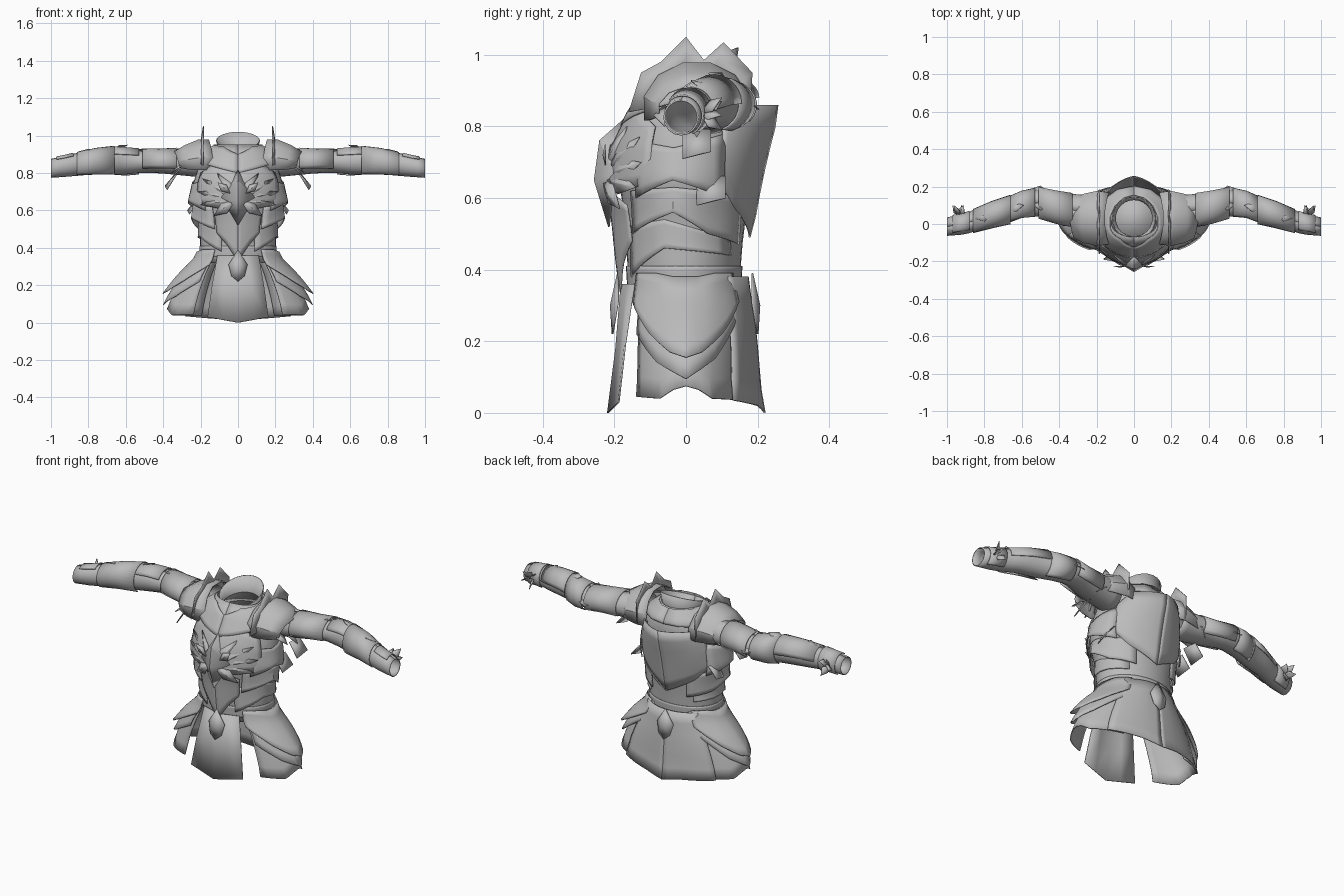
import bpy, math
from mathutils import Vector

if "Cube" in bpy.data.objects:
    bpy.data.objects.remove(bpy.data.objects["Cube"])

steel = bpy.data.materials.new("grey steel")
steel.use_nodes = True
GREY = (0.50, 0.50, 0.50, 1)
steel.diffuse_color = GREY
steel.node_tree.nodes["Principled BSDF"].inputs["Base Color"].default_value = GREY

# Profiles: height, half width, front y, back y
BODY = [(.32, .19, -.15, .14), (.40, .20, -.16, .15), (.47, .20, -.165, .155),
        (.55, .21, -.17, .165), (.65, .24, -.185, .17), (.75, .235, -.18, .18),
        (.83, .21, -.15, .19), (.90, .18, -.11, .18), (.95, .12, -.07, .14)]
SKIRT = [(0, .40, -.18, .18), (.08, .375, -.17, .17), (.15, .345, -.17, .17),
         (.25, .29, -.165, .165), (.34, .22, -.16, .155), (.42, .20, -.16, .15)]
# Arm: x, centre y, centre z, half depth, half height
ARM = [(.20, .06, .86, .09, .08), (.30, .07, .86, .085, .07), (.40, .085, .86, .08, .06),
       (.50, .115, .86, .07, .055), (.60, .10, .86, .065, .065), (.68, .07, .865, .065, .07),
       (.80, .04, .855, .06, .062), (.90, .0, .84, .053, .056), (1.0, -.014, .825, .047, .048)]


def sample(table, t):
    t = min(max(t, table[0][0]), table[-1][0])
    for a, b in zip(table, table[1:]):
        if t <= b[0]:
            f = (t - a[0]) / (b[0] - a[0])
            return [p + (q - p) * f for p, q in zip(a, b)]


def make(name, verts, faces, thick=0.005):
    mesh = bpy.data.meshes.new(name)
    mesh.from_pydata([tuple(v) for v in verts], [], faces)
    mesh.materials.append(steel)
    mesh.shade_smooth()
    mesh.set_sharp_from_angle(angle=math.radians(28))
    ob = bpy.data.objects.new(name, mesh)
    bpy.context.collection.objects.link(ob)
    mod = ob.modifiers.new("thickness", 'SOLIDIFY')
    mod.thickness = thick
    mod.offset = 0


def grid(name, rows):
    n = len(rows[0])
    faces = [(i * n + j, i * n + j + 1, (i + 1) * n + j + 1, (i + 1) * n + j)
             for i in range(len(rows) - 1) for j in range(n - 1)]
    make(name, [v for r in rows for v in r], faces)


def surf(table, deg, z, off=0):
    """Point on the body or skirt; 0 is the front, 90 the model's left."""
    _, rx, yf, yb = sample(table, z)
    a = math.radians(deg)
    c = math.cos(a)
    return Vector(((rx + off) * math.sin(a), (yf - off) * c if c > 0 else -(yb + off) * c, z))


def panel(name, table, cols, steps=4, rows=6):
    """Plate hugging a profile; columns are angle, top, bottom, top offset, bottom offset."""
    dense = []
    for a, b in zip(cols, cols[1:]):
        dense += [[p + (q - p) * k / steps for p, q in zip(a, b)] for k in range(steps)]
    dense.append(cols[-1])
    grid(name, [[surf(table, d, t + (b - t) * i / rows, u + (w - u) * i / rows)
                 for d, t, b, u, w in dense] for i in range(rows + 1)])


def both(name, table, cols):
    panel("left_" + name, table, cols)
    panel("right_" + name, table, [(-c[0], *c[1:]) for c in cols])


def spike(name, base, tip, width, normal=(0, -1, 0)):
    """Ridged blade from base to tip."""
    base, tip, normal = Vector(base), Vector(tip), Vector(normal)
    side = (tip - base).cross(normal).normalized() * width
    mid = base.lerp(tip, .5)
    make(name, [base, mid + side, tip, mid - side, mid + normal * width * .3],
         [(0, 1, 4), (1, 2, 4), (2, 3, 4), (3, 0, 4)], .003)


def sleeve(name, s, stations, a0=0, a1=360, n=16):
    """Shell around the arm; stations are x and offset, angles run from the top to the back."""
    rows = []
    for x, off in stations:
        x, y, z, ry, rz = sample(ARM, x)
        angles = [math.radians(a0 + (a1 - a0) * k / n) for k in range(n + 1)]
        rows.append([(s * x, y + (ry + off) * math.sin(a), z + (rz + off) * math.cos(a)) for a in angles])
    grid(name, rows)


# Torso, belt, collar and the closed neck inside it
heights = [.32 + .63 * i / 16 for i in range(17)]
grid("torso", [[surf(BODY, d, z) for d in range(0, 361, 10)] for z in heights])
panel("belt", BODY, [(d, .41, .35, .004, .008) for d in range(0, 361, 30)])
collar = []
for z, r, lean in ((.86, .135, 0), (.91, .10, .02), (.975, .115, .045)):
    collar.append([(r * math.sin(math.radians(d)), .03 - r * math.cos(math.radians(d)),
                    z - lean * math.cos(math.radians(d))) for d in range(0, 361, 15)])
grid("collar", collar)
make("neck_floor", collar[0][:-1], [tuple(range(24))])
both("gorget", BODY, [(0, .90, .80, .015, .02), (30, .94, .83, .015, .02), (80, .95, .87, .01, .02),
                      (180, .95, .88, .015, .02)])

# Breastplate, rib plates and abdomen plates
both("breastplate", BODY, [(0, .82, .60, .015, .05), (30, .86, .62, .012, .025), (60, .80, .64, .01, .015)])
both("rib_plate", BODY, [(45, .76, .60, .008, .02), (80, .74, .65, .008, .03), (125, .78, .60, .008, .02)])
both("waist_plate", BODY, [(35, .62, .50, .008, .015), (80, .63, .56, .008, .04), (110, .62, .50, .008, .02),
                           (150, .60, .47, .008, .015)])
both("hip_plate", BODY, [(25, .52, .38, .004, .01), (70, .54, .46, .004, .015), (140, .48, .44, .004, .01)])
both("abdomen_plate", BODY, [(0, .62, .33, .04, .03), (16, .61, .42, .03, .02), (32, .58, .48, .02, .012)])

# Back plate with a raised upper edge
both("back_plate", BODY, [(122, .80, .64, .008, .008), (140, .86, .57, .03, .01),
                          (160, .86, .53, .05, .013), (180, .86, .49, .07, .02)])

# Chest ornament of radiating blades
make("chest_ridge", [(0, -.24, .76), (0, -.255, .65), (0, -.215, .52), (.09, -.20, .67), (-.09, -.20, .67),
                     (0, -.16, .83)],
     [(0, 1, 3), (1, 2, 3), (0, 4, 1), (1, 4, 2), (5, 0, 3), (5, 4, 0)])
blades = [(.11, -.165, .80), (.19, -.13, .77), (.215, -.125, .70), (.20, -.14, .63), (.13, -.185, .57)]
for s, side in ((1, "left"), (-1, "right")):
    for i, (x, y, z) in enumerate(blades):
        spike(f"{side}_chest_blade_{i}", (s * .015, -.235, .655), (s * x, y, z), .032, (s * .4, -.9, 0))
    spike(f"{side}_chest_fin", (s * .04, -.225, .69), (s * .11, -.225, .75), .022)

# Skirt: side panels, overlapping tiers, front and back panels
both("skirt_side", SKIRT, [(38, .38, .045, 0, 0), (65, .38, .04, 0, 0), (78, .38, .065, 0, 0),
                           (90, .38, .075, 0, 0), (102, .38, .065, 0, 0), (115, .38, .04, 0, 0),
                           (150, .38, .035, 0, 0)])
both("skirt_lower_tier", SKIRT, [(40, .38, .22, .006, .012), (65, .38, .14, .006, .02),
                                 (90, .38, .095, .006, .03), (115, .38, .15, .006, .02),
                                 (145, .38, .27, .006, .012)])
both("skirt_upper_tier", SKIRT, [(35, .39, .31, .008, .02), (60, .39, .22, .008, .035), (78, .38, .17, .008, .05),
                                 (90, .38, .155, .008, .06), (102, .38, .17, .008, .05),
                                 (120, .39, .22, .008, .035), (145, .39, .31, .008, .02)])
grid("front_panel", [[(k * w, y + abs(k) * drop, z + abs(k) * lift) for k in (-1, -.5, 0, .5, 1)]
                     for z, w, y, drop, lift in ((.36, .11, -.18, .035, 0), (.18, .14, -.195, .025, .01),
                                                 (0, .163, -.218, .03, .03))])
both("back_panel", SKIRT, [(180, .38, .0, .02, .04), (165, .38, .02, .02, .03), (135, .38, .035, .01, .012)])
for y, name in ((-.19, "front"), (.185, "back")):
    n = math.copysign(1, y)
    make(name + "_belt_emblem", [(0, y, .39), (.05, y, .31), (.035, y + n * .01, .25), (0, y + n * .015, .22),
                                 (-.035, y + n * .01, .25), (-.05, y, .31), (0, y + n * .02, .30)],
         [(i, (i + 1) % 6, 6) for i in range(6)])

# Shoulders and arms
crest = [(-.16, .84), (-.125, .95), (-.07, .98), (0, 1.05), (.05, .985), (.105, 1.035), (.185, .95), (.18, .82)]
for s, side in ((1, "left"), (-1, "right")):
    sleeve(side + "_arm", s, [(.20 + .8 * i / 20, 0) for i in range(21)])

    # Pauldron dome and its pointed crest
    dome = []
    for x, r, h, z in ((.16, .14, .13, .85), (.22, .15, .13, .85), (.29, .135, .105, .845), (.345, .11, .07, .845)):
        dome.append([(s * (x - .03 * abs(d) / 90), .03 + r * math.sin(math.radians(d)),
                      z + h * math.cos(math.radians(d))) for d in range(-105, 106, 30)])
    grid(side + "_pauldron", dome)
    grid(side + "_pauldron_crest",
         [[(s * (.20 - .015 * k), .02 + (y - .02) * (.7 + .3 * k), .86 + (z - .86) * (.5 + .5 * k))
           for y, z in crest] for k in (0, .5, 1)])
    for i, (y, z) in enumerate(((-.06, .80), (.03, .77), (.13, .80))):
        spike(f"{side}_pauldron_point_{i}", (s * .27, y, .86), (s * .355, y, z), .03, (s * .5, 0, .8))

    # Hanging plates below the shoulder and at the ribs
    for i, (x, y, z) in enumerate(((.37, .03, .71), (.25, .07, .58))):
        make(f"{side}_hanging_plate_{i}", [(s * (x - .04), y - .04, z + .08), (s * (x - .03), y + .04, z + .08),
                                           (s * (x + .02), y + .04, z + .02), (s * (x + .01), y - .04, z)],
             [(0, 1, 2, 3)])

    # Upper arm guard, elbow guard, forearm guard and cuff
    sleeve(side + "_upper_arm_guard", s, [(.33, .006), (.42, .009), (.51, .013)], -120, 130)
    sleeve(side + "_elbow_guard", s, [(.53, .012), (.60, .011), (.66, .007)], -60, 160)
    sleeve(side + "_forearm_guard", s, [(.66, .011), (.76, .009), (.86, .006)], -150, 90)
    sleeve(side + "_cuff", s, [(.88, .006), (.93, .005), (.97, .007)], -40, 150)
    for i, (x, y, z, tx, ty, tz) in enumerate(((.46, .10, .91, .54, .10, .925), (.68, .08, .92, .59, .10, .95),
                                               (.45, .17, .86, .56, .185, .86), (.76, .05, .915, .85, .03, .915))):
        spike(f"{side}_arm_point_{i}", (s * x, y, z), (s * tx, ty, tz), .03, (0, .4, .8))

    # Wrist ornament on the back of the cuff
    for i, (x, z) in enumerate(((.91, .87), (.96, .88), (.97, .83), (.92, .79))):
        spike(f"{side}_wrist_point_{i}", (s * .93, .04, .835), (s * x, .10, z), .022, (s * .7, 0, .7))
